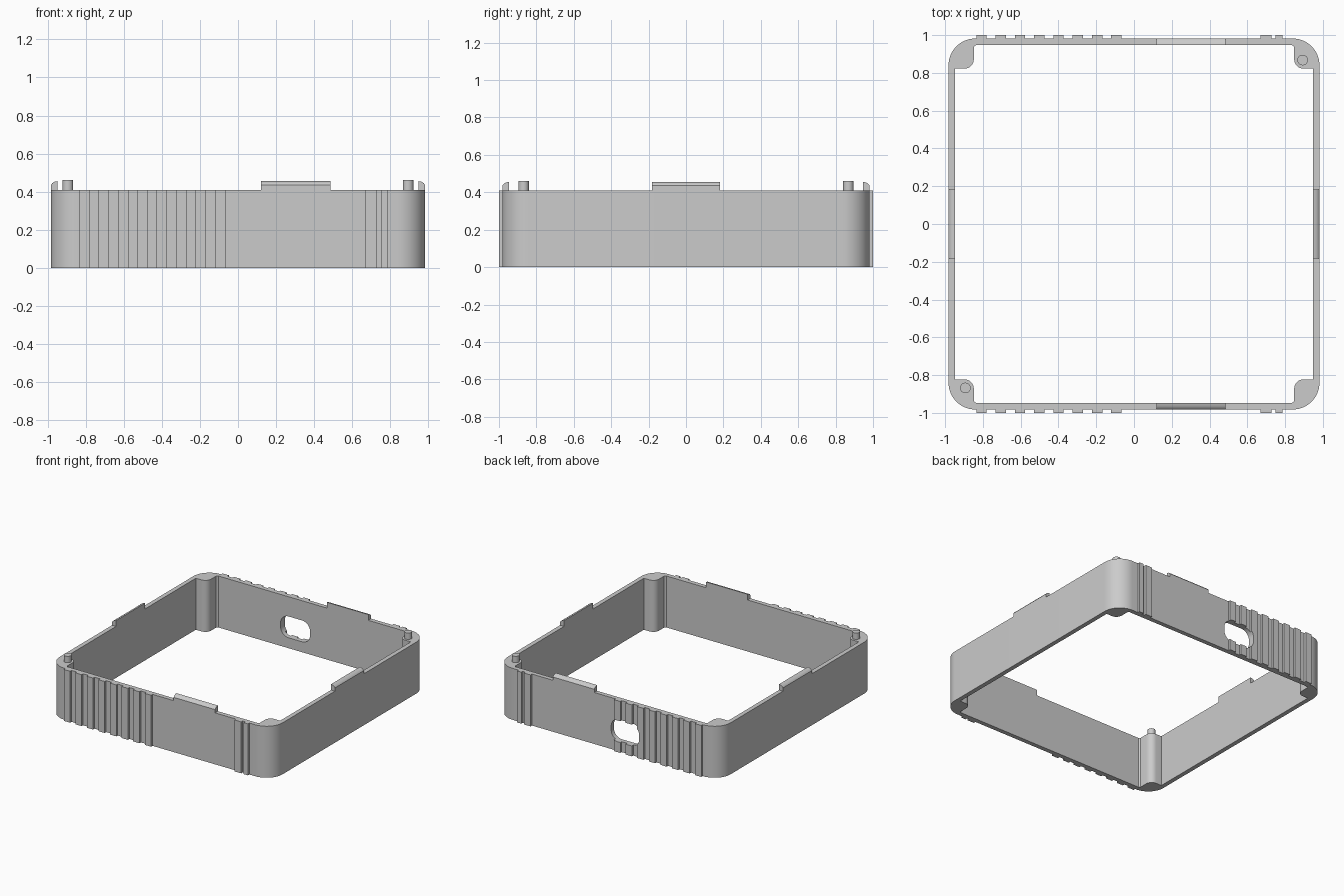
import bpy, bmesh
from math import pi, cos, sin, radians
from mathutils import Matrix

if "Cube" in bpy.data.objects:
    bpy.data.objects.remove(bpy.data.objects["Cube"], do_unlink=True)

HALF, INNER, HEIGHT = 0.982, 0.947, 0.41
RIB_FACE = 1.0

grey = bpy.data.materials.new("plain grey")
grey.use_nodes = True
grey.diffuse_color = (0.6, 0.6, 0.6, 1)
grey.node_tree.nodes["Principled BSDF"].inputs["Base Color"].default_value = grey.diffuse_color


def arc(cx, cy, r, start, end, steps=10):
    """Points along an arc, angles in degrees."""
    angles = [radians(start + (end - start) * i / steps) for i in range(steps + 1)]
    return [(cx + r * cos(a), cy + r * sin(a)) for a in angles]


def prism(name, outline, depth, matrix=Matrix()):
    """Closed prism raised from an outline."""
    bm = bmesh.new()
    face = bm.faces.new([bm.verts.new((x, y, 0)) for x, y in outline])
    ext = bmesh.ops.extrude_face_region(bm, geom=[face], use_keep_orig=True)
    moved = [g for g in ext["geom"] if isinstance(g, bmesh.types.BMVert)]
    bmesh.ops.translate(bm, verts=moved, vec=(0, 0, depth))
    bm.transform(matrix)
    bmesh.ops.recalc_face_normals(bm, faces=bm.faces[:])
    mesh = bpy.data.meshes.new(name)
    bm.to_mesh(mesh)
    bm.free()
    mesh.materials.append(grey)
    obj = bpy.data.objects.new(name, mesh)
    bpy.context.collection.objects.link(obj)
    return obj


def subtract(target, cutter):
    """Cut one solid out of another and discard the cutter."""
    cutter.hide_render = True
    cut = target.modifiers.new("cut", "BOOLEAN")
    cut.operation, cut.solver, cut.object = "DIFFERENCE", "EXACT", cutter
    bpy.context.view_layer.objects.active = target
    bpy.ops.object.modifier_apply(modifier=cut.name)
    bpy.data.objects.remove(cutter, do_unlink=True)


def smooth(obj):
    bpy.ops.object.select_all(action="DESELECT")
    obj.select_set(True)
    bpy.context.view_layer.objects.active = obj
    bpy.ops.object.shade_smooth_by_angle(angle=radians(35))


def mirrored(points, sx, sy):
    """Mirror a corner path, keeping the loop counter-clockwise."""
    path = [(x * sx, y * sy) for x, y in points]
    return path if sx * sy > 0 else path[::-1]


# Grip ribs along the front and back walls, as x ranges
ribs = [(-0.835 + 0.102 * i, -0.78 + 0.102 * i) for i in range(8)]
ribs += [(0.67, 0.728), (0.75, 0.787)]
rib_path = []
for a, b in ribs:
    rib_path += [(a, HALF), (a, RIB_FACE), (b, RIB_FACE), (b, HALF)]

# Wall ring: rounded outside with ribs, inside with corner posts
R = 0.142
round_corner = arc(HALF - R, HALF - R, R, 0, 90, 14)
post = [(INNER, 0.822)] + arc(0.898, 0.872, 0.05, 270, 180, 8)
post += [(0.848, 0.937), (0.837, INNER)]
outer = (mirrored(round_corner, 1, 1) + rib_path[::-1]
         + mirrored(round_corner, -1, 1) + mirrored(round_corner, -1, -1)
         + [(x, -y) for x, y in rib_path] + mirrored(round_corner, 1, -1))
inner = []
for sx, sy in ((1, 1), (-1, 1), (-1, -1), (1, -1)):
    inner += mirrored(post, sx, sy)
wall = prism("wall_ring", outer, HEIGHT)
subtract(wall, prism("inside_cutter", inner, 1, Matrix.Translation((0, 0, -0.3))))

# Rounded port opening through the back wall
w, h, r = 0.13, 0.085, 0.07
opening = []
for k, (sx, sy) in enumerate(((1, 1), (-1, 1), (-1, -1), (1, -1))):
    opening += arc(sx * (w - r), sy * (h - r), r, 90 * k, 90 * k + 90, 8)
subtract(wall, prism("port_cutter", opening, 0.3,
                     Matrix.Translation((-0.158, 1.1, 0.168)) @ Matrix.Rotation(pi / 2, 4, "X")))
smooth(wall)

# Snap tabs with a rounded outer top edge; profile is (outward, up)
tab_profile = [(HALF, HEIGHT), (HALF, 0.436), (0.975, 0.445), (0.964, 0.452),
               (INNER, 0.456), (INNER, HEIGHT)]
stand = Matrix.Rotation(pi / 2, 4, "X")
for name, turn, start, end in (("right_tab", 0, -0.182, 0.182), ("back_tab", 90, -0.485, -0.12),
                               ("left_tab", 180, -0.182, 0.182), ("front_tab", 270, 0.12, 0.485)):
    place = Matrix.Rotation(radians(turn), 4, "Z") @ Matrix.Translation((0, end, 0)) @ stand
    smooth(prism(name, tab_profile, end - start, place))

# Locating pins on two opposite corner posts
for name, side in (("back_pin", 1), ("front_pin", -1)):
    smooth(prism(name, arc(0, 0, 0.028, 0, 345, 23), 0.051,
                 Matrix.Translation((0.893 * side, 0.868 * side, HEIGHT))))
